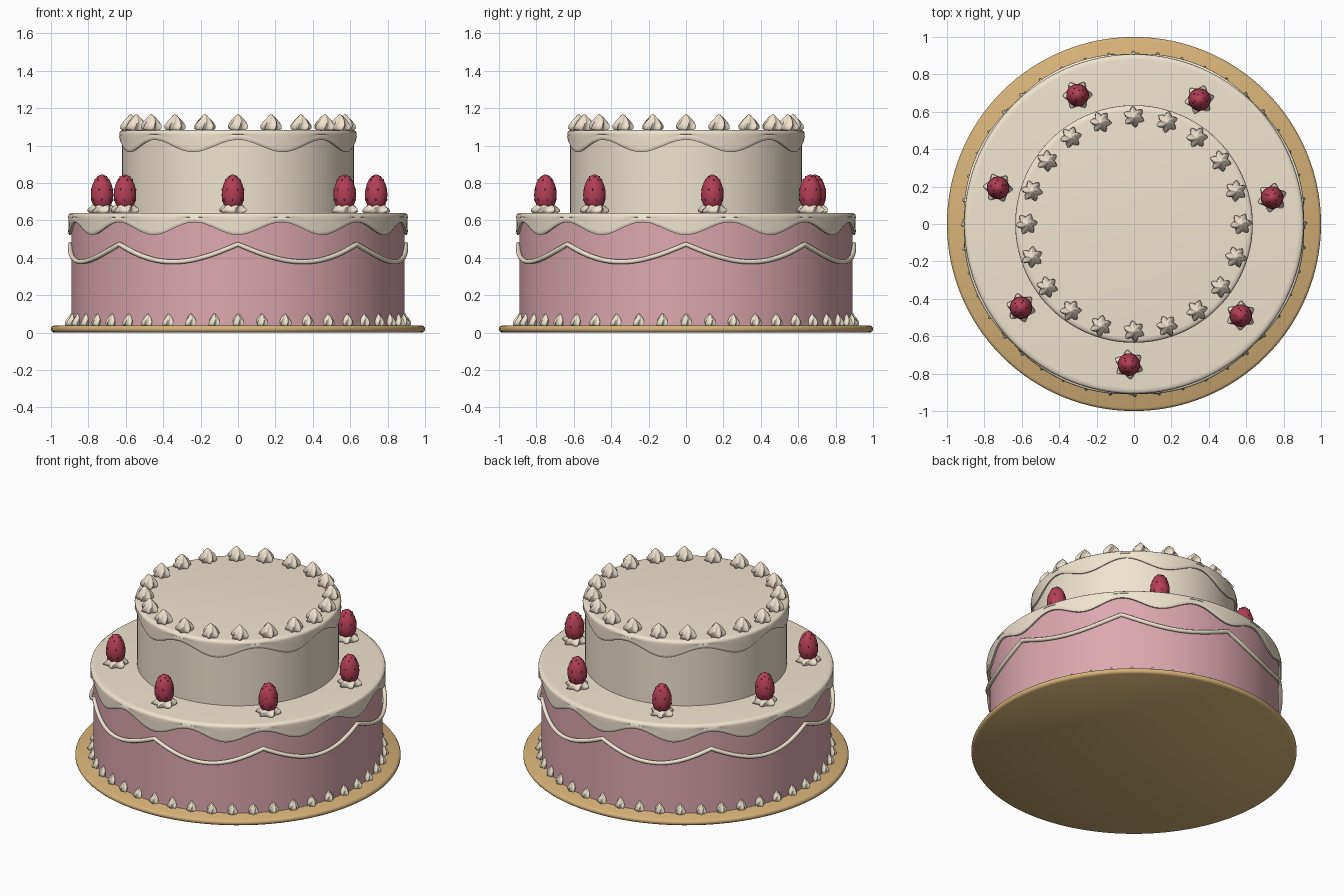
import bpy, math
from math import sin, cos, pi, tau

if "Cube" in bpy.data.objects:
    bpy.data.objects.remove(bpy.data.objects["Cube"])


def material(name, rgb):
    m = bpy.data.materials.new(name)
    m.diffuse_color = (*rgb, 1)
    m.use_nodes = True
    m.node_tree.nodes["Principled BSDF"].inputs["Base Color"].default_value = m.diffuse_color
    return m


CREAM = material("cream", (0.88, 0.78, 0.62))
PINK = material("pink_sponge", (0.72, 0.39, 0.43))
GOLD = material("gold_board", (0.68, 0.45, 0.19))
RED = material("berry_red", (0.45, 0.05, 0.09))
DARK = material("seed_red", (0.25, 0.03, 0.05))


def ring_mesh(name, rows, point, seg, mat, angle=50):
    """Skin rows of seg points; point(row, angle) gives a position. Ends are capped."""
    n = len(rows)
    verts = [point(r, tau * i / seg) for r in rows for i in range(seg)]
    faces = [(j * seg + i, j * seg + (i + 1) % seg,
              (j + 1) * seg + (i + 1) % seg, (j + 1) * seg + i)
             for j in range(n - 1) for i in range(seg)]
    faces += [tuple(reversed(range(seg))), tuple(range((n - 1) * seg, n * seg))]
    me = bpy.data.meshes.new(name)
    me.from_pydata(verts, [], faces)
    me.materials.append(mat)
    me.polygons.foreach_set("use_smooth", [True] * len(me.polygons))
    me.set_sharp_from_angle(angle=math.radians(angle))
    return me


def place(name, me, loc=(0, 0, 0), rot=0):
    ob = bpy.data.objects.new(name, me)
    bpy.context.collection.objects.link(ob)
    ob.location = loc
    ob.rotation_euler.z = rot
    return ob


def lathe(name, profile, mat, seg=128):
    return ring_mesh(name, profile, lambda p, a: (p[0] * cos(a), p[0] * sin(a), p[1]), seg, mat)


def icing(name, tier_r, r, top, high, low, lobes, phase):
    """Icing cap whose lower edge runs in rounded drips."""
    # each row: radius, offset, weight (0 = from the top, 1 = from the drip edge)
    rows = [(tier_r - 0.01, 0.004, 1), (r - 0.006, 0, 1), (r - 0.001, 0.008, 1),
            (r, 0.02, 1), (r - 0.003, 0, 0.45), (r, -0.022, 0), (r - 0.003, -0.009, 0),
            (r - 0.012, -0.002, 0), (r - 0.03, 0, 0)]

    def point(row, a):
        edge = (high + low) / 2 + (high - low) / 2 * cos(lobes * (a + pi / 2) + phase)
        z = top + (edge - top) * row[2] + row[1]
        return row[0] * cos(a), row[0] * sin(a), z
    return ring_mesh(name, rows, point, 192, CREAM)


def dollop(name, r, h, seg=24):
    """Piped star of cream with six twisted flutes."""
    rows = [(0.82, 0, .16), (1.0, .14, .2), (0.98, .32, .2), (0.78, .54, .17),
            (0.5, .75, .13), (0.24, .91, .08), (0.05, 1, 0)]

    def point(p, a):
        k = r * p[0] * (0.88 + p[2] * cos(6 * a))
        t = a + p[1] * 0.7
        return k * cos(t), k * sin(t), h * p[1]
    return ring_mesh(name, rows, point, seg, CREAM, 70)


# Cake board
place("cake_board", lathe("cake_board", [(.985, 0), (.995, .006), (1, .014), (1, .024),
                                         (.995, .032), (.985, .038)], GOLD))

# Tiers
place("lower_tier", lathe("lower_tier", [(.89, .037), (.89, .62)], PINK))
place("upper_tier", lathe("upper_tier", [(.62, .60), (.62, 1.06)], CREAM))

# Dripping icing
place("lower_icing", icing("lower_icing", .89, .908, .64, .59, .522, 12, pi))
place("upper_icing", icing("upper_icing", .62, .635, 1.083, 1.03, .965, 8, 0))

# Piped garland in eight swags
cu = bpy.data.curves.new("garland", 'CURVE')
cu.dimensions = '3D'
cu.bevel_depth = 0.013
cu.bevel_resolution = 3
N = 192
sp = cu.splines.new('POLY')
sp.points.add(N - 1)
sp.use_cyclic_u = True
for i in range(N):
    a = tau * i / N
    s = abs(sin(4 * a))
    rr = 0.896 + 0.011 * s
    sp.points[i].co = (rr * cos(a), rr * sin(a), 0.472 - 0.094 * s, 1)
sp.use_smooth = True
cu.materials.append(CREAM)
place("garland", cu)

# Dollops around the base and around the top
small = dollop("base_dollop", 0.032, 0.066)
for i in range(44):
    a = tau * i / 44 - pi / 2
    place("base_dollop", small, (.892 * cos(a), .892 * sin(a), .036), a)
big = dollop("top_dollop", 0.053, 0.088)
for i in range(20):
    a = tau * i / 20
    place("top_dollop", big, (.573 * cos(a), .573 * sin(a), 1.08), a)

# Strawberries, each on a wide dollop
bed = dollop("berry_dollop", 0.073, 0.072)
berry_profile = [(.012, 0), (.035, .006), (.05, .025), (.058, .05), (.0605, .075),
                 (.058, .105), (.051, .132), (.04, .156), (.027, .172), (.013, .182), (.003, .185)]
berry = lathe("strawberry", berry_profile, RED, 24)
seed = lathe("seed", [(.001, -.0055), (.0028, -.003), (.0034, 0), (.0028, .003), (.001, .0055)], DARK, 8)
for k in range(7):
    a = math.radians(10.8) + tau * k / 7
    x, y, z = .752 * cos(a), .752 * sin(a), .66
    place("berry_dollop", bed, (x, y, .637), a)
    place("strawberry", berry, (x, y, z), a)
    for row, j in enumerate((3, 5, 7, 8)):
        pr, pz = berry_profile[j]
        count = 7 - row
        for i in range(count):
            t = a + tau * (i + row * 0.5) / count
            place("seed", seed, (x + pr * cos(t), y + pr * sin(t), z + pz))
